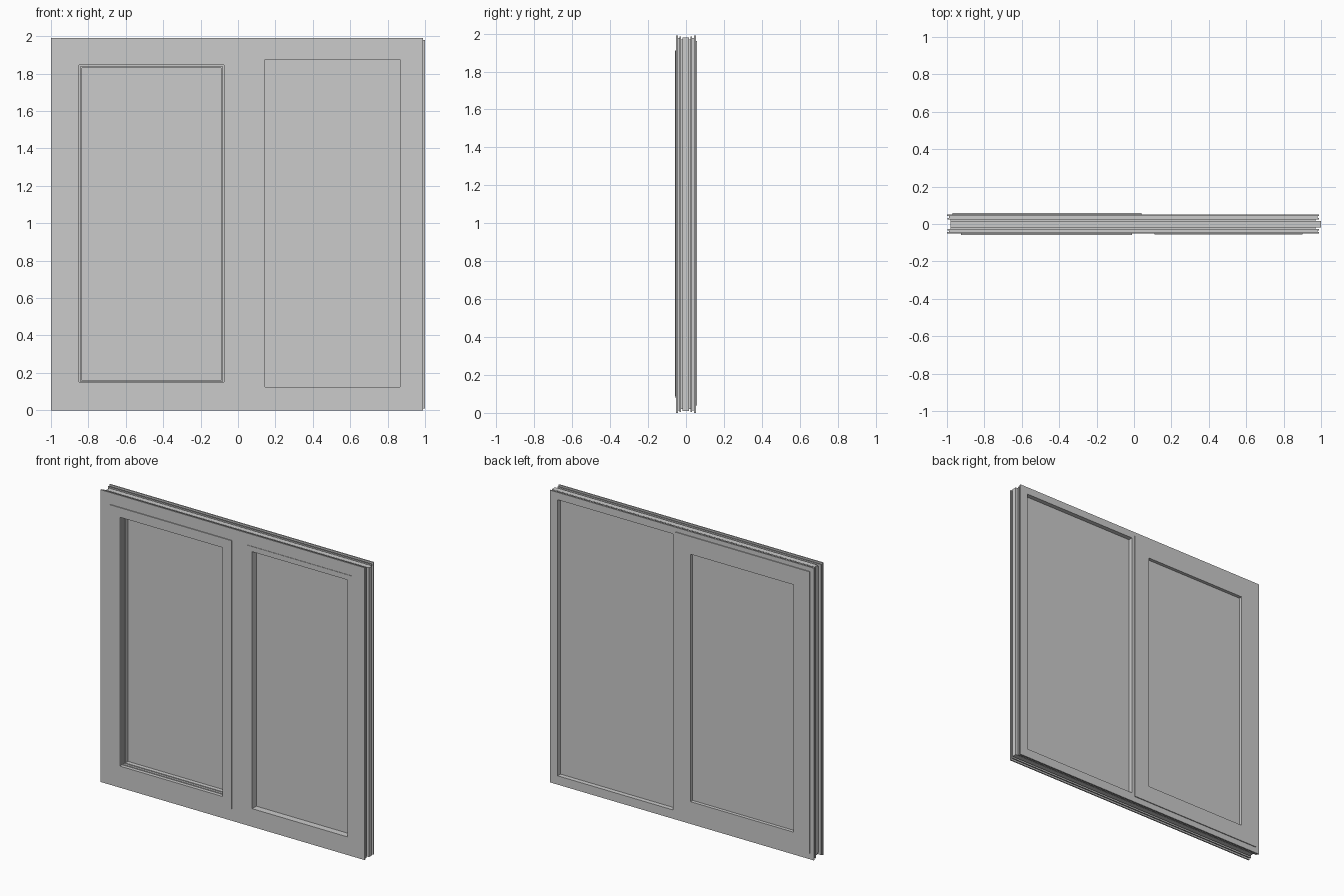
import bpy, bmesh

cube = bpy.data.objects.get("Cube")
if cube:
    bpy.data.objects.remove(cube, do_unlink=True)

grey = bpy.data.materials.new("light_grey")
grey.use_nodes = True
colour = (0.6, 0.6, 0.6, 1.0)
grey.diffuse_color = colour
grey.node_tree.nodes["Principled BSDF"].inputs["Base Color"].default_value = colour


def plate(name, y0, y1, outer, holes=()):
    """Upright plate from y0 to y1; rectangles are (x0, x1, z0, z1)."""
    rects = [outer, *holes]
    xs = sorted({v for r in rects for v in r[:2]})
    zs = sorted({v for r in rects for v in r[2:]})
    ym = (y0 + y1) / 2
    bm = bmesh.new()
    grid = {(x, z): bm.verts.new((x, ym, z)) for x in xs for z in zs}
    for xa, xb in zip(xs, xs[1:]):
        for za, zb in zip(zs, zs[1:]):
            cx, cz = (xa + xb) / 2, (za + zb) / 2
            if any(h[0] < cx < h[1] and h[2] < cz < h[3] for h in holes):
                continue
            bm.faces.new([grid[p] for p in ((xa, za), (xb, za), (xb, zb), (xa, zb))])
    bmesh.ops.delete(bm, geom=[v for v in bm.verts if not v.link_faces], context="VERTS")
    mesh = bpy.data.meshes.new(name)
    bm.to_mesh(mesh)
    bm.free()
    mesh.materials.append(grey)
    obj = bpy.data.objects.new(name, mesh)
    bpy.context.collection.objects.link(obj)
    solid = obj.modifiers.new("thickness", "SOLIDIFY")
    solid.thickness = y1 - y0
    solid.offset = 0
    return obj


# Openings of the hinged sash (-x) and the fixed light (+x)
SASH_FRONT = (-0.85, -0.075, 0.15, 1.845)
SASH_MID = (-0.842, -0.083, 0.155, 1.838)
SASH_INNER = (-0.835, -0.09, 0.16, 1.83)
SASH_BACK = (-0.85, -0.075, 0.155, 1.84)
FIXED_FRONT = (0.145, 0.865, 0.125, 1.875)
FIXED_BACK = (0.06, 0.93, 0.06, 1.94)

# Frame as front-to-back slices: flanges, channels, ribs and a tongued core
frame = [
    ("front_flange", -0.052, -0.043, (-1, 0.99, 0, 1.99), SASH_FRONT, FIXED_FRONT),
    ("front_channel", -0.043, -0.034, (-0.99, 0.98, 0.012, 1.978), SASH_FRONT, FIXED_FRONT),
    ("front_rib", -0.034, -0.027, (-0.998, 0.988, 0.006, 1.984), SASH_MID, FIXED_FRONT),
    ("front_groove", -0.027, -0.018, (-0.98, 0.97, 0.02, 1.97), SASH_MID, FIXED_FRONT),
    ("core_tongue", -0.018, 0.016, (-0.98, 1.0, 0.01, 1.98), SASH_INNER, FIXED_FRONT),
    ("back_groove", 0.016, 0.024, (-0.98, 0.97, 0.02, 1.97), SASH_INNER, FIXED_BACK),
    ("back_rib", 0.024, 0.032, (-0.998, 0.988, 0.006, 1.984), SASH_INNER, FIXED_BACK),
    ("back_channel", 0.032, 0.043, (-0.99, 0.98, 0.012, 1.978), SASH_BACK, FIXED_BACK),
    ("back_flange", 0.043, 0.052, (-1, 0.99, 0, 1.99), SASH_BACK, FIXED_BACK),
]
for name, y0, y1, outer, *holes in frame:
    plate("frame_" + name, y0, y1, outer, holes)

# Raised sash faces and the slim bead round the fixed light
plate("sash_front_face", -0.058, -0.052, (-0.925, -0.01, 0.08, 1.91), [SASH_FRONT])
plate("sash_back_face", 0.052, 0.058, (-0.97, 0.04, 0.04, 1.96), [SASH_BACK])
plate("fixed_light_bead", -0.055, -0.052, (0.11, 0.9, 0.09, 1.91), [FIXED_FRONT])

# Panes
plate("sash_pane", 0.01, 0.035, SASH_BACK)
plate("fixed_pane", -0.01, 0.021, FIXED_BACK)
